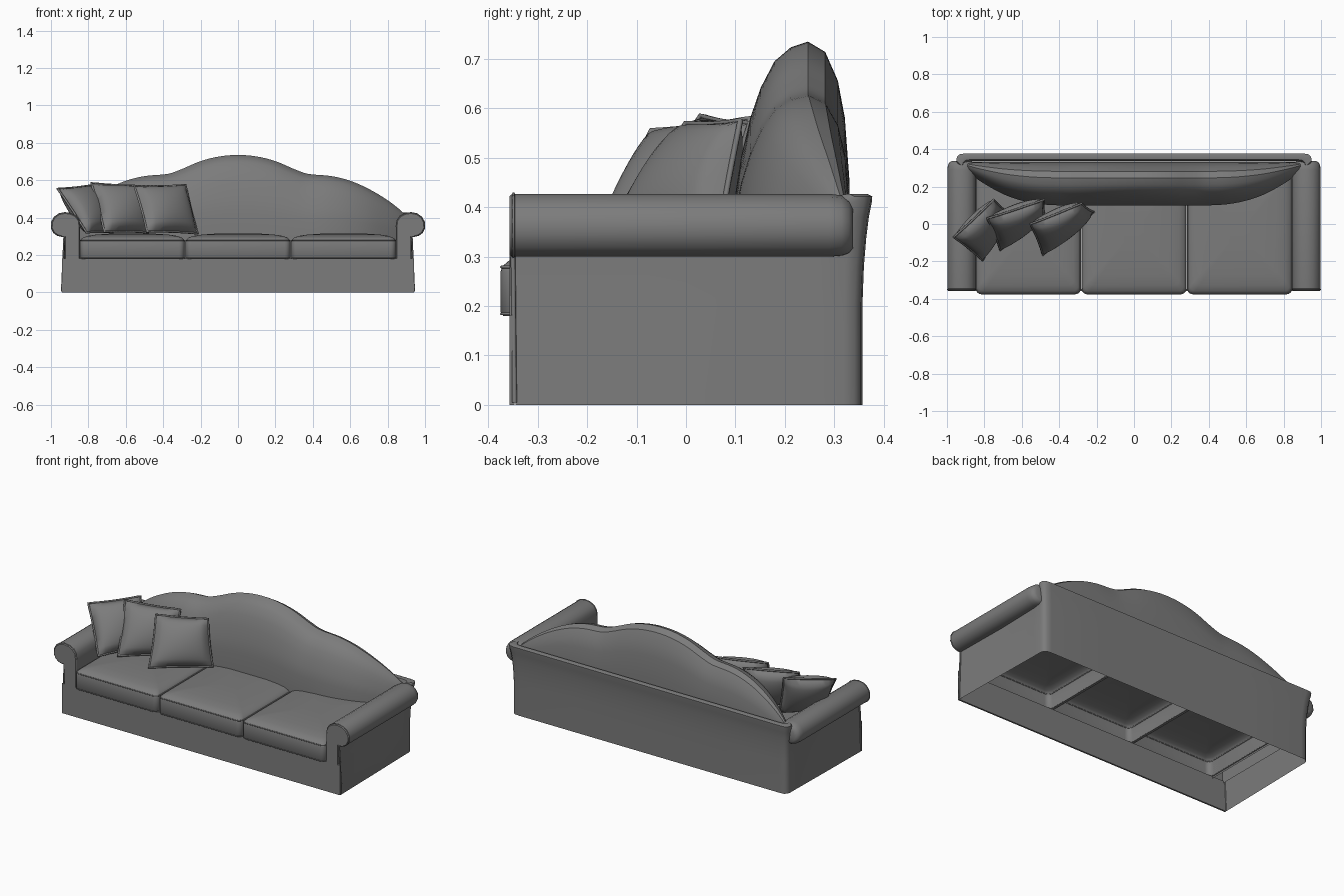
import bpy, bmesh, math
from mathutils import Vector

if "Cube" in bpy.data.objects:
    bpy.data.objects.remove(bpy.data.objects["Cube"])

fabric = bpy.data.materials.new("grey fabric")
fabric.use_nodes = True
grey = (0.2, 0.2, 0.2, 1)
fabric.diffuse_color = grey
fabric.node_tree.nodes["Principled BSDF"].inputs["Base Color"].default_value = grey


def finish(name, bm, angle=40):
    bmesh.ops.remove_doubles(bm, verts=bm.verts, dist=0.0004)
    bmesh.ops.recalc_face_normals(bm, faces=bm.faces)
    me = bpy.data.meshes.new(name)
    bm.to_mesh(me)
    bm.free()
    ob = bpy.data.objects.new(name, me)
    bpy.context.collection.objects.link(ob)
    me.materials.append(fabric)
    bpy.ops.object.select_all(action='DESELECT')
    ob.select_set(True)
    bpy.context.view_layer.objects.active = ob
    bpy.ops.object.shade_smooth_by_angle(angle=math.radians(angle))


def loft(name, rows, closed=False, caps=(), angle=40):
    """Skin equally long point rows; caps lists the row indices to fill."""
    bm = bmesh.new()
    grid = [[bm.verts.new(p) for p in row] for row in rows]
    n = len(rows[0])
    for a, b in zip(grid, grid[1:]):
        for i in range(n if closed else n - 1):
            j = (i + 1) % n
            bm.faces.new((a[i], a[j], b[j], b[i]))
    for k in caps:
        bm.faces.new(grid[k])
    finish(name, bm, angle)


def piping(name, points, radius=0.004, cyclic=True):
    cu = bpy.data.curves.new(name, 'CURVE')
    cu.dimensions = '3D'
    cu.bevel_depth = radius
    cu.bevel_resolution = 1
    sp = cu.splines.new('POLY')
    sp.points.add(len(points) - 1)
    for p, co in zip(sp.points, points):
        p.co = (*co, 1)
    sp.use_cyclic_u = cyclic
    cu.materials.append(fabric)
    ob = bpy.data.objects.new(name, cu)
    bpy.context.collection.objects.link(ob)


def interp(table, x):
    """Smooth interpolation through (x, value) pairs."""
    x = abs(x)
    for k in range(len(table) - 1):
        (x0, y0), (x1, y1) = table[k], table[k + 1]
        if x <= x1:
            xp, yp = table[k - 1] if k else (-x1, y1)
            xn, yn = table[min(k + 2, len(table) - 1)]
            t, h = (x - x0) / (x1 - x0), x1 - x0
            m0, m1 = (y1 - yp) / (x1 - xp) * h, (yn - y0) / (xn - x0) * h
            return ((2*t**3 - 3*t*t + 1) * y0 + (t**3 - 2*t*t + t) * m0
                    + (3*t*t - 2*t**3) * y1 + (t**3 - t*t) * m1)
    return table[-1][1]


def rounded_rect(hx, hy, r, steps=5):
    pts = []
    for q, (sx, sy) in enumerate(((1, 1), (-1, 1), (-1, -1), (1, -1))):
        for k in range(steps + 1):
            a = math.pi / 2 * (q + k / steps)
            pts.append((sx * (hx - r) + r * math.cos(a), sy * (hy - r) + r * math.sin(a)))
    return pts


# Outer shell: sides and back, flaring out toward the top at the back
half = [(0.94, -0.345), (0.935, 0.0), (0.93, 0.27), (0.93, 0.32),
        (0.926, 0.341), (0.91, 0.354), (0.88, 0.357), (0.5, 0.357)]
path = half + [(-x, y) for x, y in reversed(half)]
levels = [(0, 0), (0.2, 0), (0.28, 0.003), (0.34, 0.008), (0.38, 0.013), (0.41, 0.019),
          (0.422, 0.02), (0.427, 0.01), (0.424, -0.012), (0.40, -0.02), (0.34, -0.02)]
rows = []
for z, flare in levels:
    row = []
    for x, y in path:
        side = y < 0.3
        sx = math.copysign(1, x)
        taper = 0.012 * min(z / 0.3, 1) if y < 0.1 else 0
        out = -taper if side else flare * min(1, abs(x) / 0.9)
        row.append((x + sx * out, y + (0 if side else flare), min(z, 0.37) if side else z))
    rows.append(row)
loft("outer_shell", rows, angle=50)

# Front rail under the seat
bm = bmesh.new()
bmesh.ops.create_cube(bm, size=1)
for v in bm.verts:
    v.co = (v.co.x * 1.88, -0.352 + v.co.y * 0.01, 0.091 + v.co.z * 0.182)
finish("front_rail", bm)

# Rolled arms, open underneath, with rounded and piped front faces
arm = [(0.845, 0.17), (0.845, 0.35), (0.85, 0.385), (0.866, 0.408), (0.893, 0.422),
       (0.925, 0.427), (0.957, 0.421), (0.982, 0.403), (0.997, 0.376), (0.998, 0.345),
       (0.985, 0.319), (0.965, 0.305), (0.945, 0.3), (0.922, 0.3), (0.922, 0.17)]
centre = Vector((0.92, 0.35))
for s, side in ((1, "left"), (-1, "right")):
    rows = []
    for y, k in ((-0.357, 0.94), (-0.354, 0.98), (-0.347, 1), (0.29, 1),
                 (0.315, 0.96), (0.33, 0.85), (0.338, 0.65)):
        ring = [centre + (Vector(p) - centre) * k for p in arm]
        rows.append([(s * p.x, y, p.y) for p in ring])
    loft(side + "_arm", rows, caps=(0, -1))
    piping(side + "_arm_piping", [(s * x, -0.349, z) for x, z in arm[1:-1]], 0.003, False)
    piping(side + "_corner_piping", [(s * 0.942, -0.347, 0.005), (s * 0.929, -0.35, 0.3)], 0.005, False)

# Three seat cushions with crowned tops, open underneath
layers = [(0.985, 0.18), (1, 0.188), (1, 0.27), (0.992, 0.28), (0.95, 0.292),
          (0.86, 0.302), (0.7, 0.309), (0.45, 0.314), (0.2, 0.316)]
y_front, y_back = -0.375, 0.30
for i, label in enumerate(("right", "middle", "left")):
    cx, cy = (i - 1) * 0.565, (y_front + y_back) / 2
    outline = rounded_rect(0.28, (y_back - y_front) / 2, 0.03)
    rows = [[(cx + x * k, cy + y * k, z) for x, y in outline] for k, z in layers]
    loft(label + "_seat_cushion", rows, closed=True, caps=(-1,))
    for z, part in ((0.279, "top"), (0.184, "bottom")):
        piping(label + "_seat_" + part + "_piping",
               [(cx + x * 0.995, cy + y * 0.995, z) for x, y in outline], 0.003)

# Camel-hump back rest, lofted across the width
crest = [(0, 0.735), (0.1, 0.727), (0.2, 0.702), (0.3, 0.66), (0.37, 0.635), (0.5, 0.622),
         (0.6, 0.597), (0.7, 0.553), (0.8, 0.493), (0.88, 0.43), (0.91, 0.395)]
front = [(0, 0.10), (0.4, 0.10), (0.5, 0.106), (0.6, 0.125), (0.7, 0.16),
         (0.8, 0.215), (0.88, 0.27), (0.91, 0.30)]
section = [(0, 0), (0, 0.34), (0.05, 0.5), (0.13, 0.67), (0.22, 0.8), (0.34, 0.915), (0.48, 0.975),
           (0.63, 1), (0.78, 0.955), (0.89, 0.83), (0.95, 0.67), (0.99, 0.4), (1, 0)]
base = 0.27
rows = []
for k in range(-44, 45):
    x = 0.91 * k / 44
    top, y0 = interp(crest, x), interp(front, x)
    rows.append([(x, y0 + (0.333 - y0) * d, base + (top - base) * h) for d, h in section])
loft("back_rest", rows, caps=(0, -1), angle=35)


# Throw pillows: bilinear patch between four corners, puffed on both sides
def pillow(name, bl, br, tr, tl, puff=0.07, n=14):
    bl, br, tr, tl = map(Vector, (bl, br, tr, tl))
    normal = (br - bl + tr - tl).cross(tl - bl + tr - br).normalized()

    def point(i, j, sign):
        u, v = 2 * i / n - 1, 2 * j / n - 1
        # sides pull in between the corners
        pu, pv = u * (1 - 0.035 * (1 - v * v)), v * (1 - 0.035 * (1 - u * u))
        a, b = (pu + 1) / 2, (pv + 1) / 2
        flat = bl.lerp(br, a).lerp(tl.lerp(tr, a), b)
        return flat + normal * sign * puff * ((1 - u * u) * (1 - v * v)) ** 0.45

    bm = bmesh.new()
    for sign in (1, -1):
        g = [[bm.verts.new(point(i, j, sign)) for j in range(n + 1)] for i in range(n + 1)]
        for i in range(n):
            for j in range(n):
                bm.faces.new((g[i][j], g[i + 1][j], g[i + 1][j + 1], g[i][j + 1]))
    finish(name, bm, 60)
    rim = ([(i, 0) for i in range(n)] + [(n, j) for j in range(n)]
           + [(n - i, n) for i in range(n)] + [(0, n - j) for j in range(n)])
    piping(name + "_piping", [point(i, j, 0) for i, j in rim], 0.006)


pillow("outer_pillow", (-0.81, -0.195, 0.32), (-0.67, 0.06, 0.32), (-0.75, 0.13, 0.58), (-0.965, -0.07, 0.555))
pillow("middle_pillow", (-0.715, -0.14, 0.325), (-0.48, 0.06, 0.32), (-0.48, 0.13, 0.57), (-0.785, 0.03, 0.585))
pillow("inner_pillow", (-0.487, -0.165, 0.325), (-0.215, 0.065, 0.315), (-0.28, 0.11, 0.575), (-0.555, 0.0, 0.57))
